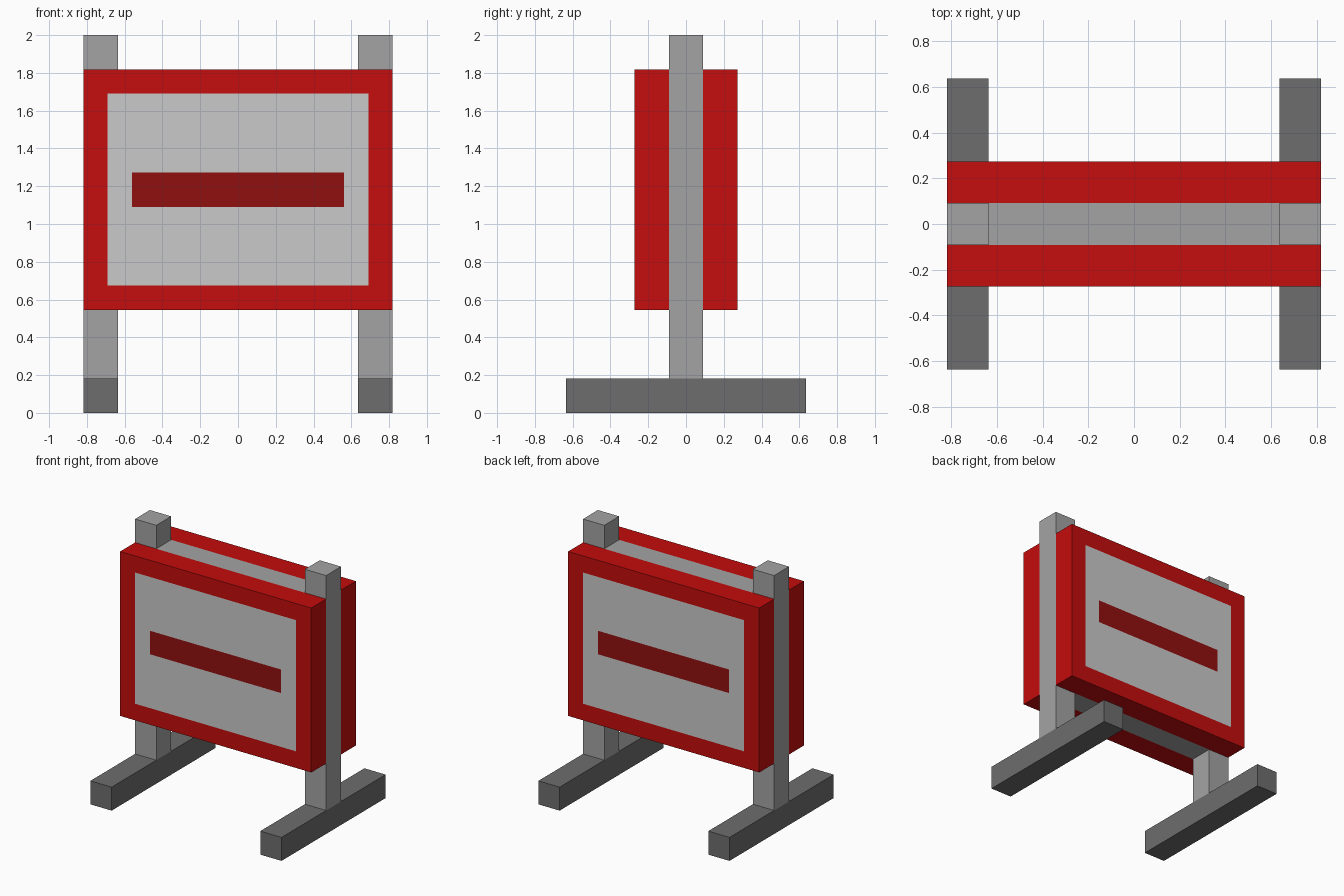
import bpy
import bmesh
from mathutils import Vector

if "Cube" in bpy.data.objects:
    bpy.data.objects.remove(bpy.data.objects["Cube"])

U = 2 / 11  # module: every part is a whole number of these


def material(name, rgb):
    m = bpy.data.materials.new(name)
    lin = [c / 12.92 if c <= 0.04045 else ((c + 0.055) / 1.055) ** 2.4 for c in rgb]
    m.diffuse_color = (*lin, 1)
    m.use_nodes = True
    m.node_tree.nodes["Principled BSDF"].inputs["Base Color"].default_value = m.diffuse_color
    return m


red = material("red", (0.77, 0.05, 0.05))
dark_red = material("dark red", (0.57, 0.06, 0.06))
light_grey = material("light grey", (0.79, 0.79, 0.79))
mid_grey = material("mid grey", (0.64, 0.64, 0.64))
dark_grey = material("dark grey", (0.43, 0.43, 0.43))


def box(name, lo, hi, mats, detail=None):
    """Box between two corners given in modules."""
    lo, hi = Vector(lo) * U, Vector(hi) * U
    bm = bmesh.new()
    bmesh.ops.create_cube(bm, size=1)
    for v in bm.verts:
        v.co = (lo + hi) / 2 + Vector(a * b for a, b in zip(v.co, hi - lo))
    bm.normal_update()
    if detail:
        detail(bm)
    me = bpy.data.meshes.new(name)
    bm.to_mesh(me)
    bm.free()
    for m in mats:
        me.materials.append(m)
    ob = bpy.data.objects.new(name, me)
    bpy.context.collection.objects.link(ob)


def sign_face(side):
    """Inset a grey field and a dark bar in the outward face."""
    def cut(bm):
        face = next(f for f in bm.faces if f.normal.y * side > 0.9)
        for index in (1, 2):
            bmesh.ops.inset_individual(bm, faces=[face], thickness=U, depth=0)
            face.material_index = index
            if index == 1:
                # the surrounding ring keeps the border colour
                for f in bm.faces:
                    if f is not face:
                        f.material_index = 0
        mid = face.calc_center_median().z
        for v in face.verts:
            v.co.z = mid + (U / 2 if v.co.z > mid else -U / 2)
        for e in face.edges:
            for f in e.link_faces:
                if f is not face:
                    f.material_index = 1
    return cut


# Feet and posts
for side, x in (("left", -4.5), ("right", 3.5)):
    box(f"{side}_foot", (x, -3.5, 0), (x + 1, 3.5, 1), [dark_grey])
    box(f"{side}_post", (x, -0.5, 1), (x + 1, 0.5, 11), [mid_grey])

# Core board between the posts
box("core_board", (-3.5, -0.5, 3), (3.5, 0.5, 10), [mid_grey])

# Sign panels on both sides
for name, s in (("front_panel", -1), ("back_panel", 1)):
    y0, y1 = sorted((0.5 * s, 1.5 * s))
    box(name, (-4.5, y0, 3), (4.5, y1, 10), [red, light_grey, dark_red], sign_face(s))
